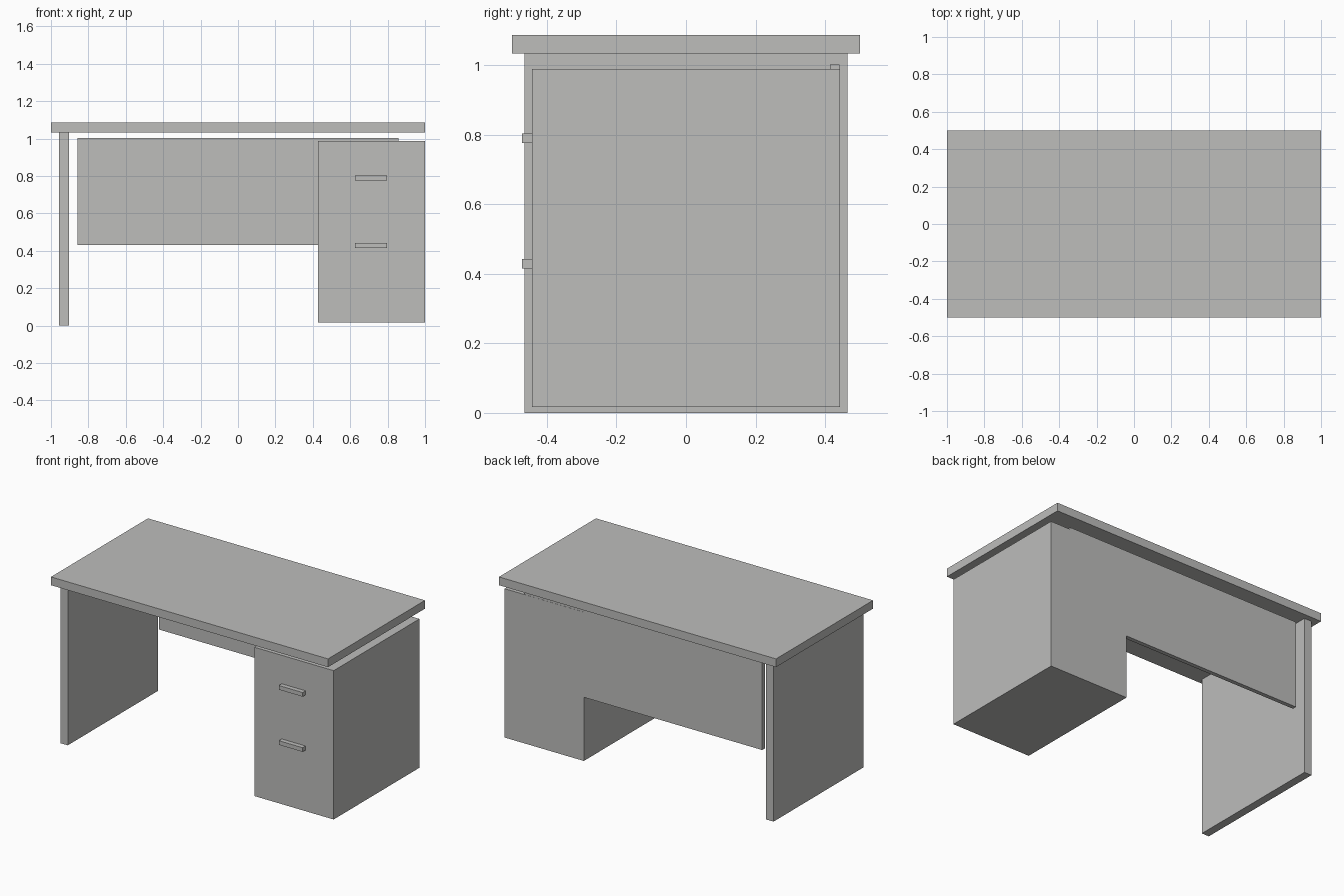
import bpy

if "Cube" in bpy.data.objects:
    bpy.data.objects.remove(bpy.data.objects["Cube"])

grey = bpy.data.materials.new("desk_grey")
grey.diffuse_color = (0.51, 0.51, 0.50, 1)
grey.use_nodes = True
grey.node_tree.nodes["Principled BSDF"].inputs["Base Color"].default_value = grey.diffuse_color


def box(name, x, y, z):
    """Box spanning the given (min, max) ranges."""
    spans = (x, y, z)
    bpy.ops.mesh.primitive_cube_add(size=1, location=[(a + b) / 2 for a, b in spans])
    ob = bpy.context.object
    ob.name = name
    ob.scale = [b - a for a, b in spans]
    bpy.ops.object.transform_apply(location=False, rotation=False, scale=True)
    ob.data.materials.append(grey)
    return ob


# Worktop and its supporting side panel
box("desktop", (-1, 1), (-0.5, 0.5), (1.033, 1.087))
box("side_panel", (-0.957, -0.904), (-0.464, 0.464), (0, 1.033))

# Back panel, running into the drawer cabinet
box("back_panel", (-0.859, 0.857), (0.414, 0.441), (0.432, 1.002))

# Drawer cabinet with two handles
box("drawer_cabinet", (0.428, 1), (-0.442, 0.442), (0.017, 0.988))
for name, z in (("upper_handle", 0.789), ("lower_handle", 0.429)):
    box(name, (0.625, 0.797), (-0.472, -0.442), (z - 0.0135, z + 0.0135))
